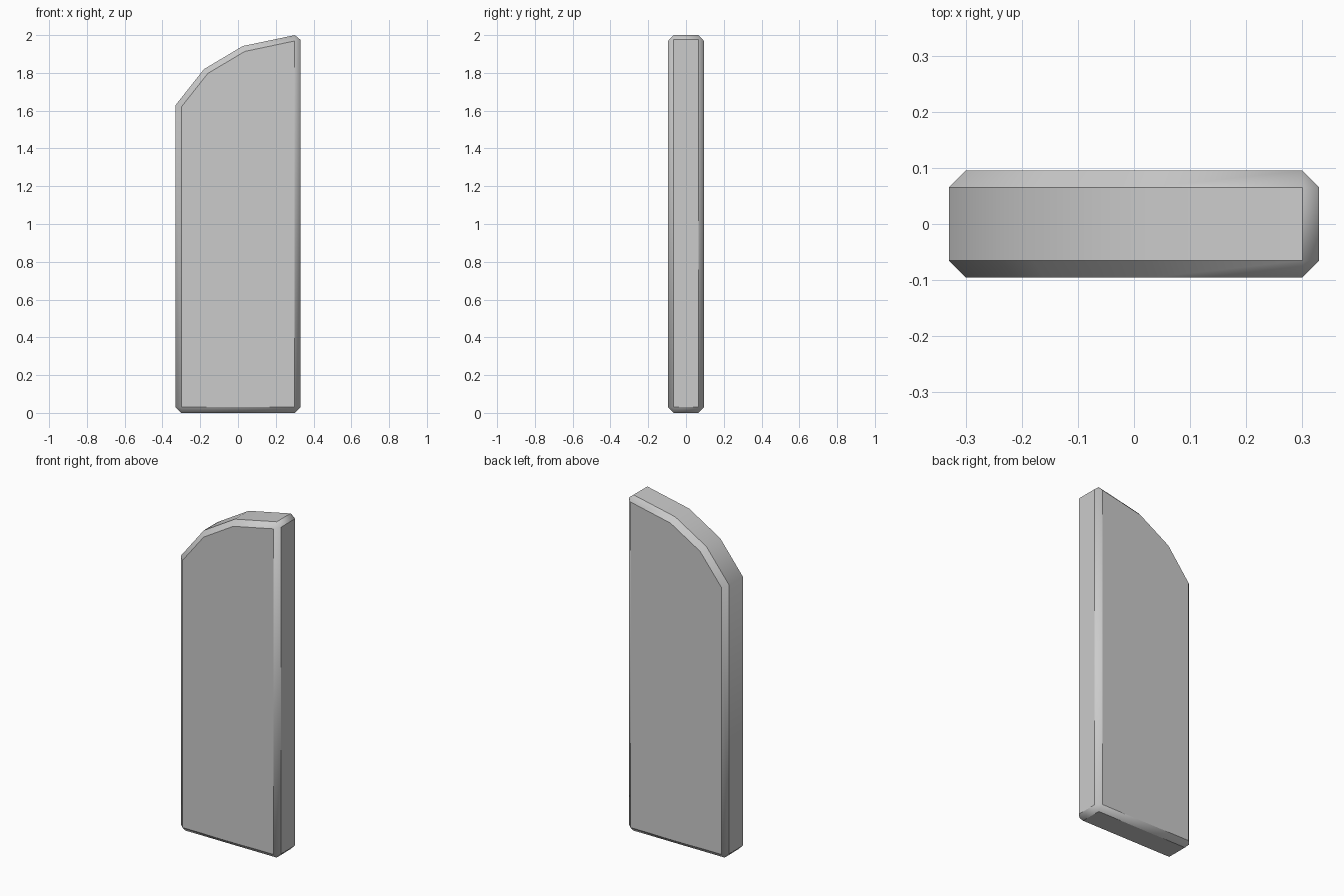
import bpy, bmesh, math

if "Cube" in bpy.data.objects:
    bpy.data.objects.remove(bpy.data.objects["Cube"])

BEVEL = 0.03
HALF_DEPTH = 0.095

# Outline of the slab seen from the front, before bevelling
profile = [(-0.33, 0.0), (0.33, 0.0), (0.33, 2.006),
           (0.025, 1.942), (-0.18, 1.82), (-0.33, 1.63)]

# Extrude the outline through the depth
bm = bmesh.new()
front = bm.faces.new([bm.verts.new((x, -HALF_DEPTH, z)) for x, z in profile])
ext = bmesh.ops.extrude_face_region(bm, geom=[front], use_keep_orig=True)
moved = [v for v in ext["geom"] if isinstance(v, bmesh.types.BMVert)]
bmesh.ops.translate(bm, verts=moved, vec=(0, 2 * HALF_DEPTH, 0))
bmesh.ops.recalc_face_normals(bm, faces=bm.faces)

# Chamfer the hard edges, leaving the soft steps of the curved top
hard = [e for e in bm.edges if e.calc_face_angle(0) > math.radians(45)]
bmesh.ops.bevel(bm, geom=hard, offset=BEVEL, offset_type='OFFSET',
                segments=1, profile=0.5, affect='EDGES')
bmesh.ops.recalc_face_normals(bm, faces=bm.faces)

mesh = bpy.data.meshes.new("curved_top_slab")
bm.to_mesh(mesh)
bm.free()
slab = bpy.data.objects.new("curved_top_slab", mesh)
bpy.context.collection.objects.link(slab)

# Smooth along the curved top, sharp at the chamfers
bpy.context.view_layer.objects.active = slab
slab.select_set(True)
bpy.ops.object.shade_smooth_by_angle(angle=math.radians(40))
